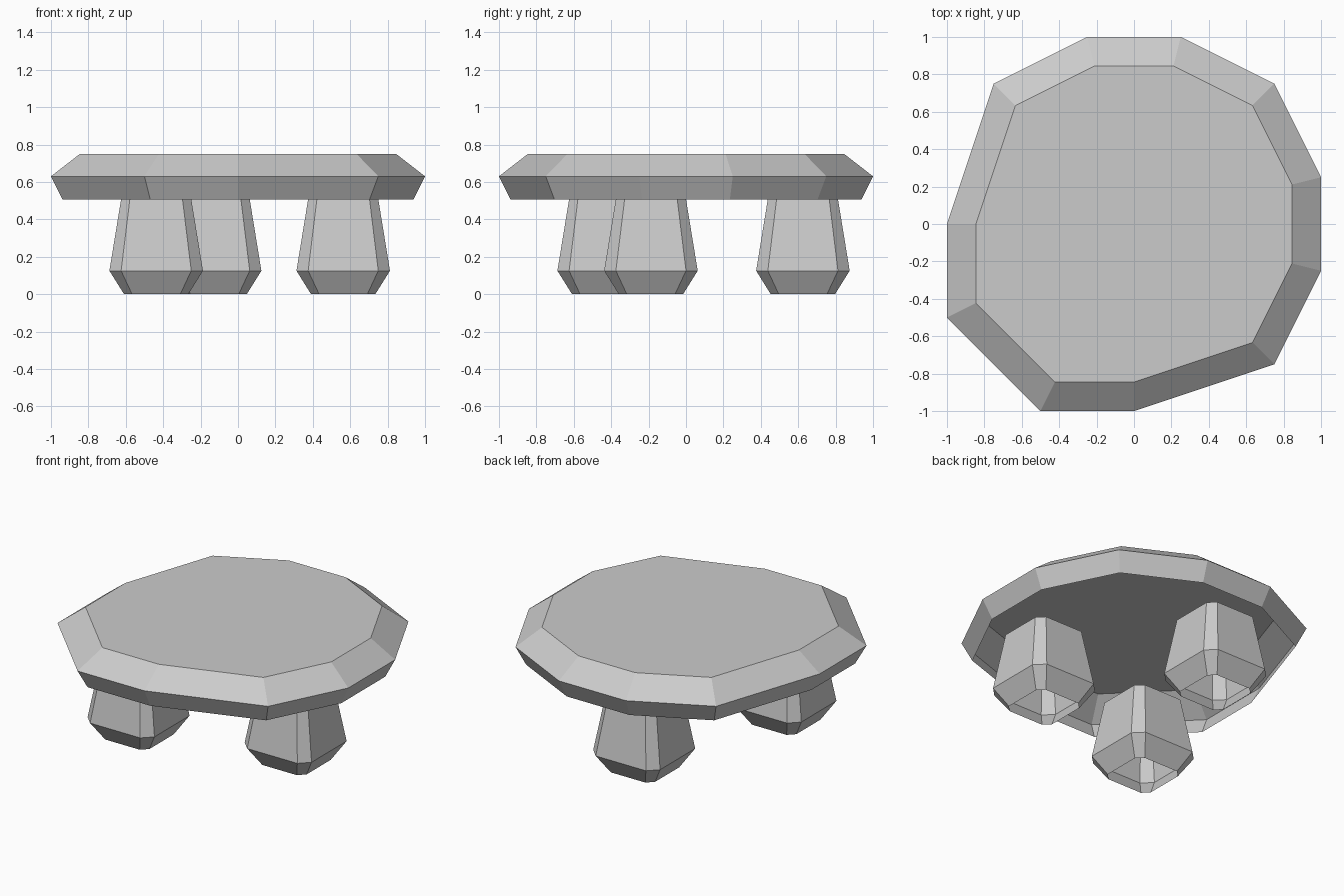
import bpy

cube = bpy.data.objects.get("Cube")
if cube:
    bpy.data.objects.remove(cube, do_unlink=True)

stone = bpy.data.materials.new("light_grey_stone")
stone.use_nodes = True
colour = (0.6, 0.6, 0.6, 1)
stone.diffuse_color = colour
stone.node_tree.nodes["Principled BSDF"].inputs["Base Color"].default_value = colour


def loft(name, rings, location=(0, 0, 0), cap_top=False):
    """Join matching counter-clockwise rings, listed bottom to top, open below."""
    n = len(rings[0])
    verts = [v for ring in rings for v in ring]
    faces = []
    for r in range(len(rings) - 1):
        for i in range(n):
            a, b = r * n + i, r * n + (i + 1) % n
            faces.append((a, b, b + n, a + n))
    if cap_top:
        faces.append(tuple(range(len(verts) - n, len(verts))))
    mesh = bpy.data.meshes.new(name)
    mesh.from_pydata(verts, [], faces)
    mesh.materials.append(stone)
    obj = bpy.data.objects.new(name, mesh)
    obj.location = location
    bpy.context.collection.objects.link(obj)
    return obj


def chamfered_square(half, flat, z):
    """Square of the given half width with its corners cut off."""
    corners = []
    for cx, cy in ((1, 0), (0, 1), (-1, 0), (0, -1)):
        for side in (-1, 1):
            corners.append((cx * half - cy * side * flat,
                            cy * half + cx * side * flat, z))
    return corners


# Irregular slab: bevelled rim, flat top, hollow underside
outline = [(-0.5, -1), (0, -1), (0.75, -0.75), (1, -0.25), (1, 0.25),
           (0.75, 0.75), (0.25, 1), (-0.25, 1), (-0.75, 0.75),
           (-1, 0), (-1, -0.5)]
levels = [(0.505, 0.9375), (0.63, 1), (0.75, 0.845)]
loft("table_top", [[(x * s, y * s, z) for x, y in outline] for z, s in levels],
     cap_top=True)

# Three tapered legs with narrowed, open feet
leg_rings = [chamfered_square(0.172, 0.129, 0),
             chamfered_square(0.25, 0.1875, 0.125),
             chamfered_square(0.188, 0.141, 0.505)]
legs = {"front_right_leg": (-0.4375, -0.4375, 0),
        "left_leg": (0.5625, -0.1875, 0),
        "back_leg": (-0.125, 0.625, 0)}
for name, place in legs.items():
    loft(name, leg_rings, place)
